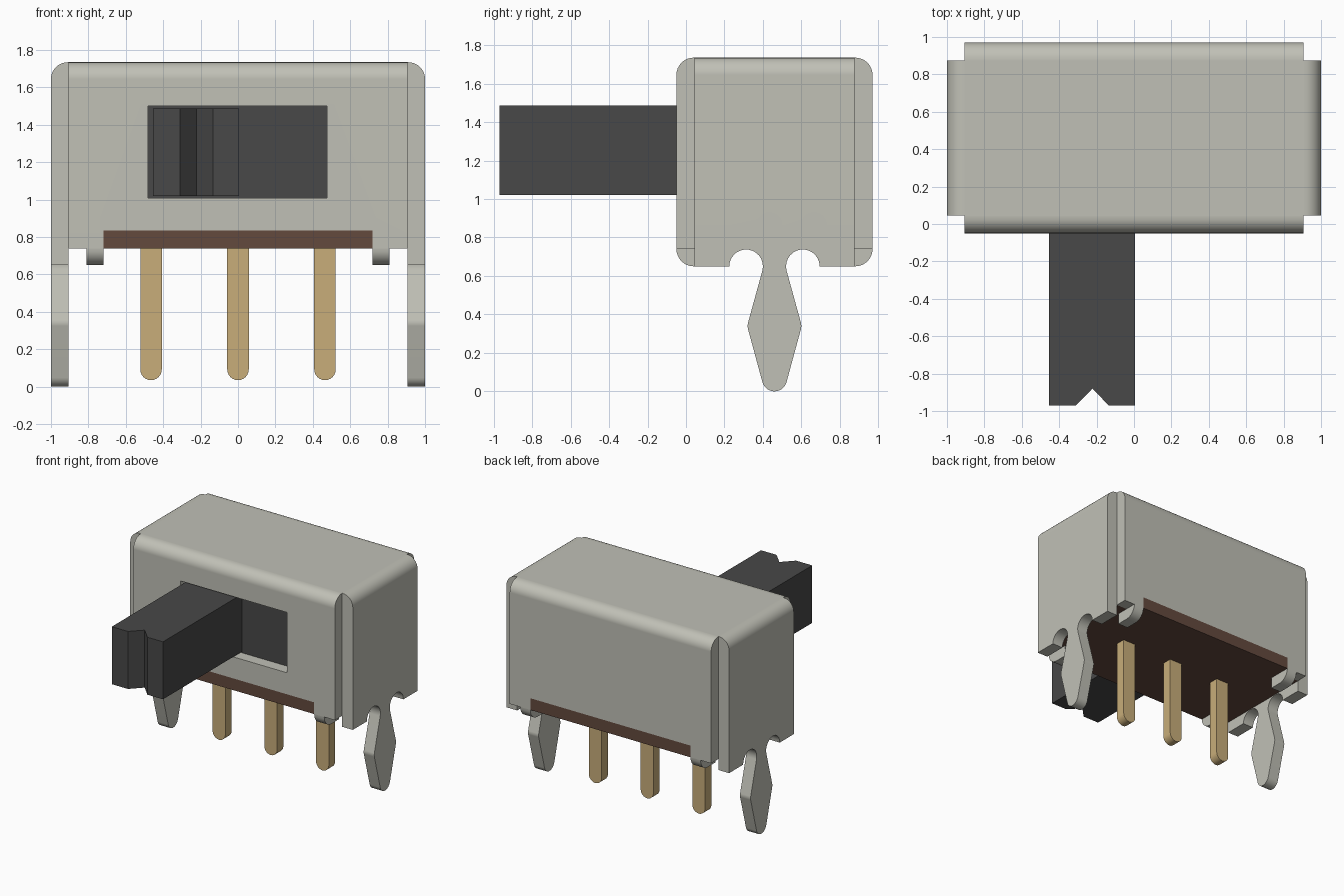
import bpy, bmesh, math
from mathutils import Vector

cube = bpy.data.objects.get("Cube")
if cube:
    bpy.data.objects.remove(cube, do_unlink=True)


def material(name, rgb):
    m = bpy.data.materials.new(name)
    m.use_nodes = True
    m.diffuse_color = (*rgb, 1)
    m.node_tree.nodes["Principled BSDF"].inputs["Base Color"].default_value = (*rgb, 1)
    return m


METAL = material("grey metal", (0.53, 0.53, 0.47))
BLACK = material("black plastic", (0.065, 0.065, 0.065))
BRASS = material("brass", (0.58, 0.42, 0.195))
BROWN = material("brown board", (0.127, 0.067, 0.048))

# Shared dimensions
WALL = 0.095
TOP, RIM, FOOT = 1.735, 0.74, 0.65
FRONT, BACK = -0.05, 0.97
MID = (FRONT + BACK) / 2
SIDE = 1.0
INNER = SIDE - WALL
BEND = 0.09
NOTCH_X, NOTCH_Z = 0.72, 0.835


def arc(cx, cy, r, start, end, n=12):
    angles = [math.radians(start + (end - start) * i / n) for i in range(n + 1)]
    return [(cx + r * math.cos(a), cy + r * math.sin(a)) for a in angles]


def mirrored(points, centre=0):
    """Complete a half outline by reflecting it about its first coordinate."""
    return points + [(2 * centre - u, v) for u, v in reversed(points)]


def rect(u0, u1, v0, v1):
    return [(u0, v0), (u1, v0), (u1, v1), (u0, v1)]


def prism(name, outline, axis, lo, hi, mat, bend=None):
    """Extrude an outline along an axis; bend picks edges to round by midpoint."""
    place = {"X": lambda u, v, w: (w, u, v),
             "Y": lambda u, v, w: (u, w, v),
             "Z": lambda u, v, w: (u, v, w)}[axis]
    bm = bmesh.new()
    face = bm.faces.new([bm.verts.new(place(u, v, lo)) for u, v in outline])
    ext = bmesh.ops.extrude_face_region(bm, geom=[face], use_keep_orig=True)
    moved = [g for g in ext["geom"] if isinstance(g, bmesh.types.BMVert)]
    bmesh.ops.translate(bm, verts=moved, vec=Vector(place(0, 0, hi - lo)))
    bmesh.ops.recalc_face_normals(bm, faces=bm.faces)
    if bend:
        edges = [e for e in bm.edges if bend((e.verts[0].co + e.verts[1].co) / 2)]
        bmesh.ops.bevel(bm, geom=edges, offset=BEND, segments=8, profile=0.5,
                        affect="EDGES", clamp_overlap=False)
    mesh = bpy.data.meshes.new(name)
    bm.to_mesh(mesh)
    bm.free()
    mesh.materials.append(mat)
    ob = bpy.data.objects.new(name, mesh)
    bpy.context.collection.objects.link(ob)
    return ob


def finish(ob):
    bpy.ops.object.select_all(action="DESELECT")
    ob.select_set(True)
    bpy.context.view_layer.objects.active = ob
    for mod in list(ob.modifiers):
        bpy.ops.object.modifier_apply(modifier=mod.name)
    bpy.ops.object.shade_smooth_by_angle(angle=math.radians(25))
    weighted = ob.modifiers.new("Weighted Normal", "WEIGHTED_NORMAL")
    weighted.keep_sharp = True


def near(a, b):
    return abs(a - b) < 0.001


parts = []

# Sheet metal cover: top, front and back panels with bent upper edges
parts.append(prism("cover_top", rect(-INNER, INNER, FRONT + WALL, BACK - WALL),
                   "Z", TOP - WALL, TOP, METAL))
panel = mirrored([(INNER, TOP), (INNER, RIM), (NOTCH_X, RIM), (NOTCH_X, NOTCH_Z)])
for name, outer, inner in (("front", FRONT, FRONT + WALL), ("back", BACK, BACK - WALL)):
    ob = prism(name + "_panel", panel, "Y", min(outer, inner), max(outer, inner), METAL,
               lambda c, y=outer: near(c.z, TOP) and near(c.y, y))
    parts.append(ob)
    if name == "front":
        # Slot for the slider
        cutter = prism("slot_cutter", rect(-0.48, 0.475, 1.01, 1.5), "Y",
                       FRONT - 0.1, FRONT + 0.2, METAL)
        cutter.hide_render = True
        cut = ob.modifiers.new("Slot", "BOOLEAN")
        cut.operation, cut.object, cut.solver = "DIFFERENCE", cutter, "EXACT"
    # Clinching tabs folded under the board
    reach = outer + math.copysign(0.19, inner - outer)
    for side, sx in (("left", 1), ("right", -1)):
        xs = sorted((sx * NOTCH_X, sx * 0.81))
        parts.append(prism(f"{name}_{side}_tab",
                           rect(min(outer, reach), max(outer, reach), FOOT, RIM),
                           "X", *xs, METAL,
                           lambda c, y=outer: near(c.z, FOOT) and near(c.y, y)))

# Side panels with relief notches and a diamond shaped mounting leg
side_half = [(FRONT + WALL, TOP), (FRONT + WALL, FOOT)]
side_half += arc(0.3125, FOOT, 0.0875, 180, -15, 14)
side_half += [(0.322, 0.355), (0.32, 0.34), (0.322, 0.325)]
side_half += arc(MID, 0.065, 0.065, 195, 265, 6)
side_outline = mirrored(side_half, MID)
for side, sx in (("left", 1), ("right", -1)):
    parts.append(prism(side + "_panel", side_outline, "X",
                       *sorted((sx * INNER, sx * SIDE)), METAL,
                       lambda c, x=sx * SIDE: near(c.z, TOP) and near(c.x, x)))

# Terminal board: fills the cover and shows in the front and back notches
board = mirrored([(NOTCH_X, FRONT), (NOTCH_X, FRONT + WALL),
                  (INNER, FRONT + WALL), (INNER, BACK - WALL),
                  (NOTCH_X, BACK - WALL), (NOTCH_X, BACK)])
parts.append(prism("terminal_board", board, "Z", RIM, NOTCH_Z, BROWN))

# Slider: carrier behind the slot and a handle with a V groove at its tip
parts.append(prism("slider_carrier", rect(-0.85, 0.85, FRONT + WALL, 0.5),
                   "Z", 0.9, 1.6, BLACK))
tip = -0.97
handle = [(-0.455, 0.06), (-0.455, tip), (-0.31, tip), (-0.2225, tip + 0.09),
          (-0.135, tip), (0.005, tip), (0.005, 0.06)]
parts.append(prism("slider_handle", handle, "Z", 1.02, 1.487, BLACK))

# Three round ended pins
for name, x in (("left", 0.465), ("middle", 0), ("right", -0.465)):
    r = 0.0575
    outline = [(x - r, RIM + 0.05)] + arc(x, 0.035 + r, r, 180, 360) + [(x + r, RIM + 0.05)]
    parts.append(prism(name + "_pin", outline, "Y", MID - 0.04, MID + 0.04, BRASS))

for part in parts:
    finish(part)
bpy.data.objects.remove(cutter, do_unlink=True)
